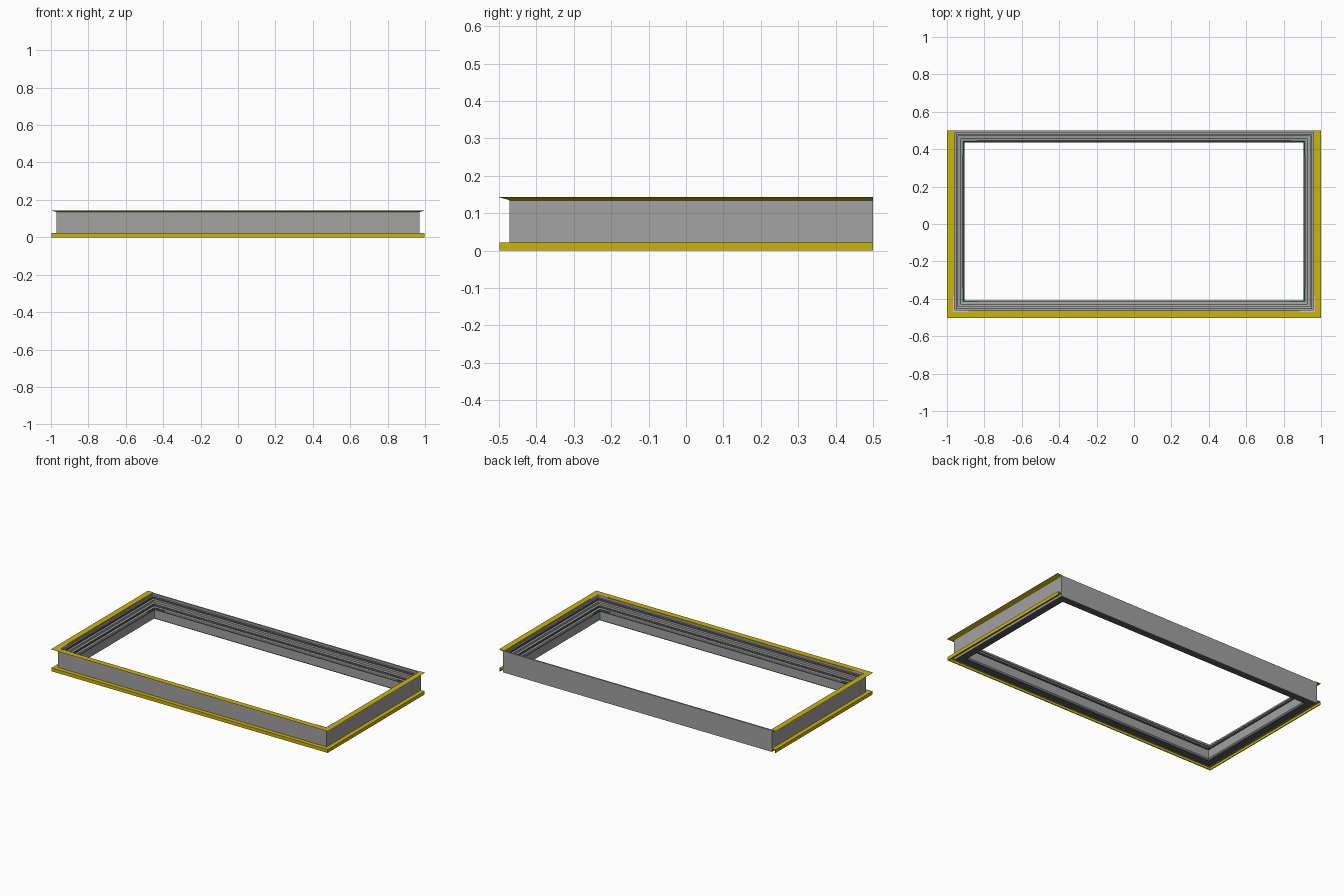
import bpy, bmesh

if "Cube" in bpy.data.objects:
    bpy.data.objects.remove(bpy.data.objects["Cube"])

# Outer wall line of the frame
X, Y0, Y1 = 0.97, -0.472, 0.5


def material(name, rgb):
    m = bpy.data.materials.new(name)
    m.diffuse_color = (*rgb, 1)
    m.use_nodes = True
    m.node_tree.nodes["Principled BSDF"].inputs["Base Color"].default_value = m.diffuse_color
    return m


YELLOW = material("yellow", (0.60, 0.46, 0.003))
GREEN = material("green", (0.03, 0.22, 0.05))
METAL = material("metal", (0.36, 0.36, 0.36))
RUBBER = material("rubber", (0.10, 0.10, 0.10))
LIGHT = material("light_metal", (0.60, 0.60, 0.60))


def sweep(name, profile, path, closed, mat):
    """Sweep a (inset, z) profile along corners; path(inset) gives xy corners."""
    bm = bmesh.new()
    cols = [[bm.verts.new((x, y, z)) for x, y in path(d)] for d, z in profile]
    n, k = len(cols), len(cols[0])
    for i in range(n):
        a, b = cols[i], cols[(i + 1) % n]
        for j in range(k if closed else k - 1):
            j2 = (j + 1) % k
            bm.faces.new((a[j], a[j2], b[j2], b[j]))
    if not closed:
        bm.faces.new([c[0] for c in cols])
        bm.faces.new([c[-1] for c in cols])
    bmesh.ops.recalc_face_normals(bm, faces=bm.faces)
    me = bpy.data.meshes.new(name)
    bm.to_mesh(me)
    bm.free()
    me.materials.append(mat)
    ob = bpy.data.objects.new(name, me)
    bpy.context.collection.objects.link(ob)
    return ob


def box(d0, d1, z0, z1):
    return [(d0, z0), (d0, z1), (d1, z1), (d1, z0)]


def ring(d):
    return [(-X + d, Y1 - d), (-X + d, Y0 + d), (X - d, Y0 + d), (X - d, Y1 - d)]


def three_sides(d):
    return [(-X + d, Y1), (-X + d, Y0 + d), (X - d, Y0 + d), (X - d, Y1)]


def corner(sx, back, length):
    """L-shaped path inside one corner of the frame."""
    def path(d):
        x = sx * (X - d)
        y = Y1 - d if back else Y0 + d
        cx = sx * (X - length)
        cy = Y1 - length if back else Y0 + length
        return [(cx, y), (x, y), (x, cy)]
    return path


# Stepped frame extrusion
sweep("frame", [
    (0, 0), (0, 0.14), (0.010, 0.14), (0.010, 0.126), (0.018, 0.126),
    (0.018, 0.112), (0.030, 0.110), (0.030, 0.096), (0.042, 0.094),
    (0.042, 0.080), (0.054, 0.078), (0.060, 0.072), (0.060, 0.010),
    (0.052, 0.004), (0.004, 0.004), (0.004, 0)], ring, True, METAL)

# Dark rubber seals: inner lip, step gaskets and underside strip
sweep("inner_lip", [(0.055, 0.066), (0.055, 0.077), (0.064, 0.070),
                    (0.064, 0.066)], ring, True, RUBBER)
sweep("upper_gasket", box(0.016, 0.0205, 0.113, 0.124), ring, True, RUBBER)
sweep("lower_gasket", box(0.040, 0.0445, 0.081, 0.092), ring, True, RUBBER)
sweep("underside_seal", box(0.006, 0.050, 0.002, 0.006), ring, True, RUBBER)

# Yellow trims on the front and both sides; the lower one is hollow below
sweep("top_trim", [(-0.030, 0.143), (0.008, 0.143), (0.008, 0.139),
                   (0.0, 0.134), (-0.004, 0.136)], three_sides, False, YELLOW)
sweep("bottom_trim", [(-0.027, 0), (-0.027, 0.022), (0.001, 0.022),
                      (0.001, 0.015), (-0.021, 0.015), (-0.021, 0)],
      three_sides, False, YELLOW)

# Corner connectors
for sx, side in ((-1, "left"), (1, "right")):
    sweep(f"front_{side}_bracket", box(0.002, 0.011, 0.138, 0.1435),
          corner(sx, False, 0.085), False, LIGHT)
    for back, end in ((True, "back"), (False, "front")):
        sweep(f"{end}_{side}_cleat", box(0.054, 0.059, 0.070, 0.079),
              corner(sx, back, 0.13), False, GREEN)
